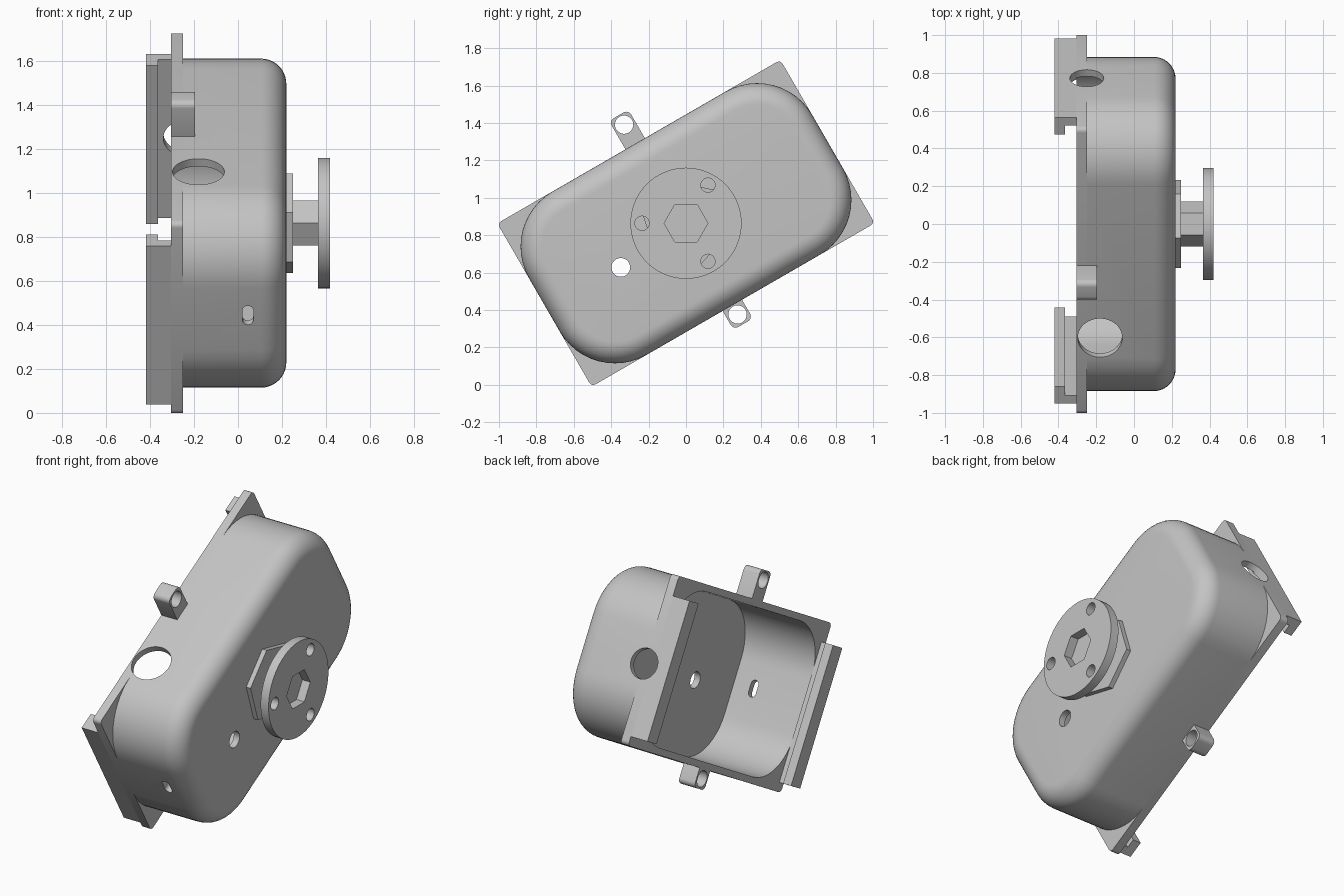
import bpy, bmesh
from math import sin, cos, pi, radians
from mathutils import Matrix

cube = bpy.data.objects.get("Cube")
if cube:
    bpy.data.objects.remove(cube, do_unlink=True)

grey = bpy.data.materials.new("plain_grey")
grey.use_nodes = True
GREY = (0.55, 0.55, 0.55, 1)
grey.diffuse_color = GREY
grey.node_tree.nodes["Principled BSDF"].inputs["Base Color"].default_value = GREY

# The whole case is tilted about the x axis; parts are laid out in (x, u, v)
TILT = Matrix.Translation((0, 0, 0.864)) @ Matrix.Rotation(radians(30), 4, 'X')
LEN, WID, WALL = 0.874, 0.504, 0.04
CORNER, FILLET = 0.34, 0.115
BACK, STEP, FRONT = -0.305, -0.25, 0.22


def rrect(p0, p1, q0, q1, r, seg=12):
    """Rounded rectangle outline."""
    pts = []
    for k, (cp, cq) in enumerate([(p1 - r, q1 - r), (p0 + r, q1 - r),
                                  (p0 + r, q0 + r), (p1 - r, q0 + r)]):
        for i in range(seg + 1):
            a = (k + i / seg) * pi / 2
            pts.append((cp + r * cos(a), cq + r * sin(a)))
    return pts


def rect(p0, p1, q0, q1):
    return [(p0, q0), (p1, q0), (p1, q1), (p0, q1)]


def ngon(n, r, phase=0, cp=0, cq=0):
    return [(cp + r * cos(radians(phase) + 2 * pi * i / n),
             cq + r * sin(radians(phase) + 2 * pi * i / n)) for i in range(n)]


def loft(name, rings, axis='x'):
    """Solid through (outline, level) rings stacked along an axis."""
    place = {'x': lambda p, q, t: (t, p, q),
             'u': lambda p, q, t: (p, t, q),
             'v': lambda p, q, t: (p, q, t)}[axis]
    bm = bmesh.new()
    loops = [[bm.verts.new(place(p, q, t)) for p, q in pts] for pts, t in rings]
    for a, b in zip(loops, loops[1:]):
        for i in range(len(a)):
            j = (i + 1) % len(a)
            bm.faces.new((a[i], a[j], b[j], b[i]))
    bm.faces.new(loops[0][::-1])
    bm.faces.new(loops[-1])
    bmesh.ops.recalc_face_normals(bm, faces=bm.faces[:])
    bm.transform(TILT)
    mesh = bpy.data.meshes.new(name)
    bm.to_mesh(mesh)
    bm.free()
    mesh.materials.append(grey)
    ob = bpy.data.objects.new(name, mesh)
    bpy.context.collection.objects.link(ob)
    return ob


def prism(name, pts, t0, t1, axis='x'):
    return loft(name, [(pts, t0), (pts, t1)], axis)


def select(ob):
    bpy.ops.object.select_all(action='DESELECT')
    ob.select_set(True)
    bpy.context.view_layer.objects.active = ob


def cut(ob, cutters):
    select(ob)
    for c in cutters:
        c.hide_render = True
        mod = ob.modifiers.new("cut", 'BOOLEAN')
        mod.operation, mod.solver, mod.object = 'DIFFERENCE', 'EXACT', c
        bpy.ops.object.modifier_apply(modifier=mod.name)


def case_outline(inset):
    a, b = LEN - inset, WID - inset
    return rrect(-a, a, -b, b, CORNER - inset)


# Rounded housing and its square-cornered mounting flange
rings = [(case_outline(0), STEP)]
for i in range(11):
    a = i / 10 * pi / 2
    rings.append((case_outline(FILLET * (1 - cos(a))),
                  FRONT - FILLET + FILLET * sin(a)))
housing = loft("housing", rings)
flange = prism("flange", rrect(-LEN, LEN, -WID, WID, 0.025, 4), BACK, STEP)

# Hooked rails on the back of both ends
rails = []
for side, label in ((1, "upper"), (-1, "lower")):
    hook = [(BACK, LEN), (-0.42, LEN), (-0.42, 0.77),
            (-0.365, 0.77), (-0.365, 0.825), (BACK, 0.825)]
    rails.append(prism(label + "_rail", [(x, side * u) for x, u in hook],
                       -0.45, 0.385, 'v'))

# Cavity and the openings through the walls
cavity = prism("cavity_cutter", case_outline(WALL), -0.36, FRONT - WALL)
side_hole = prism("side_hole_cutter", ngon(48, 0.118, 0, -0.18, -0.405), 0.35, 0.6, 'v')
end_hole = prism("end_hole_cutter", ngon(40, 0.09, 0, -0.25, -0.03), 0.7, 1, 'u')
slot = prism("slot_cutter", rrect(0.02, 0.07, -0.03, 0.07, 0.0249, 6), -1, -0.75, 'u')
face_hole = prism("face_hole_cutter", ngon(32, 0.05, 0, -0.42, -0.03), 0.1, 0.3)
cut(housing, [cavity, side_hole, end_hole, slot, face_hole])
cut(flange, [cavity, side_hole, end_hole])
cut(rails[0], [end_hole])
helpers = [cavity, side_hole, end_hole, slot, face_hole]

# Screw ears on the long sides
ears = []
for label, cu, v0, v1, hole in (("upper", -0.023, 0.47, 0.68, 0.622),
                                ("lower", -0.005, -0.62, -0.47, -0.56)):
    ear = prism(label + "_ear", rrect(cu - 0.06, cu + 0.06, v0, v1, 0.03, 6), BACK, -0.195)
    bore = prism("ear_cutter", ngon(32, 0.049, 0, cu, hole), -0.4, -0.1)
    cut(ear, [bore])
    helpers.append(bore)
    ears.append(ear)

# Hub: hexagonal base, hexagonal shaft and drilled disc
base = prism("hub_base", ngon(6, 0.238, 18), FRONT, 0.25)
shaft = prism("hub_shaft", ngon(6, 0.118, 30), 0.25, 0.365)
disc = prism("hub_disc", ngon(72, 0.297), 0.365, 0.42)
drills = [prism("disc_cutter", ngon(24, 0.038, 0, 0.235 * cos(radians(d)),
                                    0.235 * sin(radians(d))), 0.3, 0.5)
          for d in (30, 150, 270)]
drills.append(prism("hex_cutter", ngon(6, 0.117, 30), 0.3, 0.5))
cut(disc, drills)
helpers += drills

for h in helpers:
    bpy.data.objects.remove(h, do_unlink=True)

# Smooth curved walls, keep hard edges
for ob in [housing, flange, disc] + rails + ears:
    select(ob)
    bpy.ops.object.shade_smooth_by_angle(angle=radians(30))
